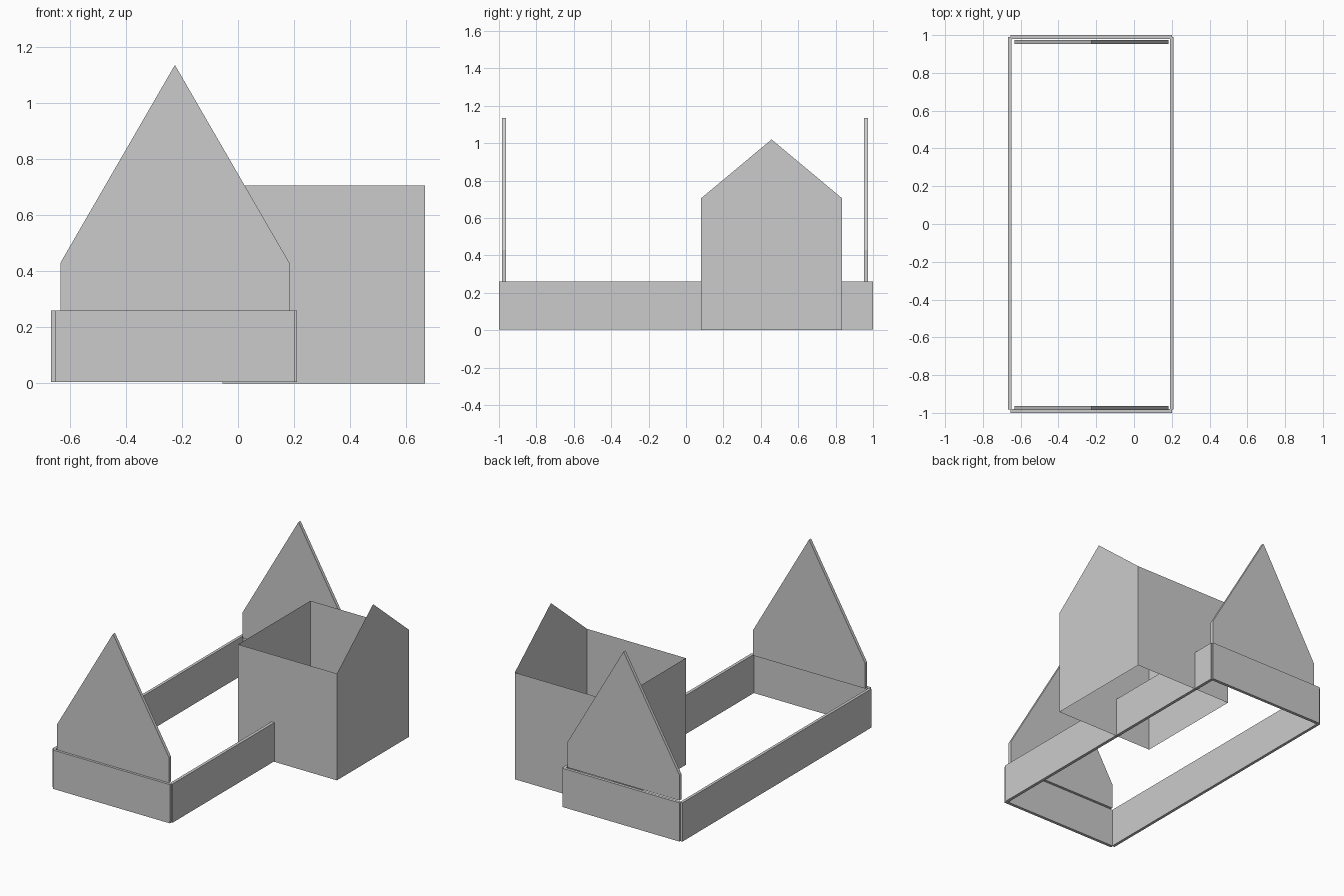
import bpy

if "Cube" in bpy.data.objects:
    bpy.data.objects.remove(bpy.data.objects["Cube"])


def make_mesh(name, verts, faces):
    mesh = bpy.data.meshes.new(name)
    mesh.from_pydata(verts, [], faces)
    mesh.update()
    obj = bpy.data.objects.new(name, mesh)
    bpy.context.collection.objects.link(obj)
    return obj


def slab(name, profile, y0, y1):
    """Solid plate: an x-z outline extruded from y0 to y1."""
    n = len(profile)
    verts = [(x, y, z) for y in (y0, y1) for x, z in profile]
    faces = [tuple(range(n)), tuple(reversed(range(n, 2 * n)))]
    faces += [(i, i + n, (i + 1) % n + n, (i + 1) % n) for i in range(n)]
    return make_mesh(name, verts, faces)


def wall(name, x0, x1, y0, y1, z0=0.004, z1=0.26):
    return slab(name, [(x0, z0), (x1, z0), (x1, z1), (x0, z1)], y0, y1)


# Low perimeter walls
wall("left_wall", -0.667, -0.648, -0.982, 0.99)
wall("right_wall", 0.19, 0.21, -0.982, 0.99)
wall("front_wall", -0.653, 0.202, -1.0, -0.98)
wall("back_wall", -0.653, 0.202, 0.98, 1.0)

# Steep gables standing just inside the end walls
gable = [(-0.633, 0.26), (0.183, 0.26), (0.183, 0.43), (-0.225, 1.135), (-0.633, 0.43)]
slab("front_gable", gable, -0.984, -0.963)
slab("back_gable", gable, 0.953, 0.974)

# Side wing: open shell of thin walls, with a peak on the outer end only
XL, XR, YF, YB, H = -0.055, 0.667, 0.08, 0.835, 0.705
wing = [(XL, YF, 0), (XR, YF, 0), (XR, YB, 0), (XL, YB, 0),
        (XL, YF, H), (XR, YF, H), (XR, YB, H), (XL, YB, H),
        (XR, (YF + YB) / 2, 1.02)]
make_mesh("side_wing", wing,
          [(0, 1, 5, 4), (1, 2, 6, 8, 5), (2, 3, 7, 6), (3, 0, 4, 7)])
